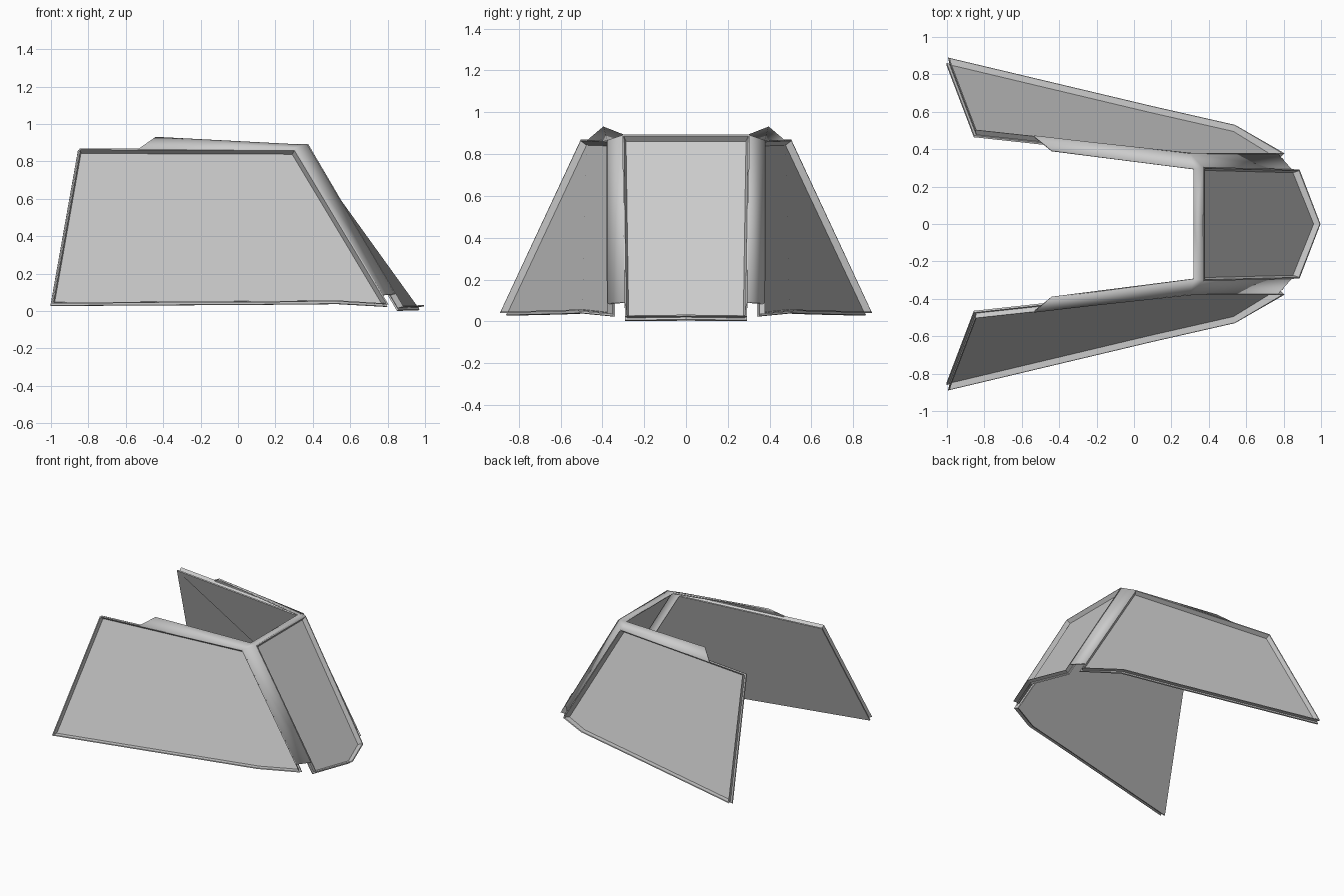
import bpy, bmesh
from mathutils import Vector

if "Cube" in bpy.data.objects:
    bpy.data.objects.remove(bpy.data.objects["Cube"])


def add_object(name, bm, mirror=False):
    bmesh.ops.recalc_face_normals(bm, faces=bm.faces)
    mesh = bpy.data.meshes.new(name)
    bm.to_mesh(mesh)
    bm.free()
    ob = bpy.data.objects.new(name, mesh)
    bpy.context.collection.objects.link(ob)
    if mirror:
        ob.modifiers.new("mirror", 'MIRROR').use_axis = (False, True, False)
    return ob


def recessed_panel(name, outline, tris, depth=0.036, mirror=False):
    """Thin plate with a raised, outward-slanting rim. Outline is counter-clockwise from outside."""
    pts = [Vector(p) for p in outline]
    count = len(pts)
    n = Vector()
    for i in range(count):
        n += pts[i].cross(pts[(i + 1) % count])
    n.normalize()

    def layer(inset, sink):
        out = []
        for i, p in enumerate(pts):
            a = n.cross(p - pts[i - 1]).normalized()
            b = n.cross(pts[(i + 1) % count] - p).normalized()
            out.append(p + (a + b) * inset / (1 + a.dot(b)) - n * sink)
        return out

    # plate back, plate edge, groove, rim outer, rim inner, pane
    profile = [(0, depth + 0.006), (0, depth - 0.004), (0.012, depth - 0.006),
               (0, 0), (0.007, 0), (0.018, depth - 0.004)]
    bm = bmesh.new()
    rings = [[bm.verts.new(p) for p in layer(*s)] for s in profile]
    for r0, r1 in zip(rings, rings[1:]):
        for i in range(count):
            j = (i + 1) % count
            bm.faces.new((r0[i], r0[j], r1[j], r1[i]))
    for ring in (rings[0], rings[-1]):
        for t in tris:
            bm.faces.new([ring[i] for i in t]).material_index = 1   # marks pane faces
    ob = add_object(name, bm, mirror)
    # Shade each pane as one even surface
    mesh = ob.data
    normals = [Vector((0, 0, 0)) for _ in mesh.loops]
    for f in mesh.polygons:
        shade = f.normal.copy()
        if f.material_index == 1:
            shade = n if f.normal.dot(n) > 0 else -n
        for li in f.loop_indices:
            normals[li] = shade
        f.material_index = 0
        f.use_smooth = True
    mesh.normals_split_custom_set(normals)
    return ob


# Side panes
recessed_panel(
    "side_panel",
    [(-0.995, -0.89, 0.04), (0.1, -0.63, 0.046), (0.54, -0.53, 0.05),
     (0.805, -0.378, 0.035), (0.305, -0.378, 0.865), (-0.848, -0.503, 0.87)],
    [(0, 1, 5), (1, 2, 5), (2, 3, 5), (3, 4, 5)], mirror=True)

# Front pane with a pointed lower edge
recessed_panel(
    "front_panel",
    [(0.375, -0.305, 0.893), (0.885, -0.292, 0.024), (0.997, 0, 0.026),
     (0.885, 0.292, 0.024), (0.375, 0.305, 0.893)],
    [(0, 1, 2), (0, 2, 4), (2, 3, 4)])

# Frame: corner pillar, upper side rail with its peak, and half the top bar
frame_points = [
    (0.30, -0.374, 0.862), (0.37, -0.298, 0.888), (0.838, -0.292, 0.09), (0.765, -0.374, 0.085),
    (0.318, -0.293, 0.887), (-0.44, -0.392, 0.928), (-0.535, -0.47, 0.862),
    (0.37, 0, 0.888), (0.318, 0, 0.887)]
bm = bmesh.new()
vs = [bm.verts.new(p) for p in frame_points]
for f in [(0, 3, 2, 1), (0, 1, 4), (0, 4, 5), (0, 5, 6), (1, 7, 8, 4)]:
    bm.faces.new([vs[i] for i in f])
frame = add_object("pillar_and_rail_frame", bm, mirror=True)
solid = frame.modifiers.new("thickness", 'SOLIDIFY')
solid.thickness = 0.01
solid.offset = 0
frame.select_set(True)
bpy.context.view_layer.objects.active = frame
bpy.ops.object.shade_smooth_by_angle(angle=1.2)
